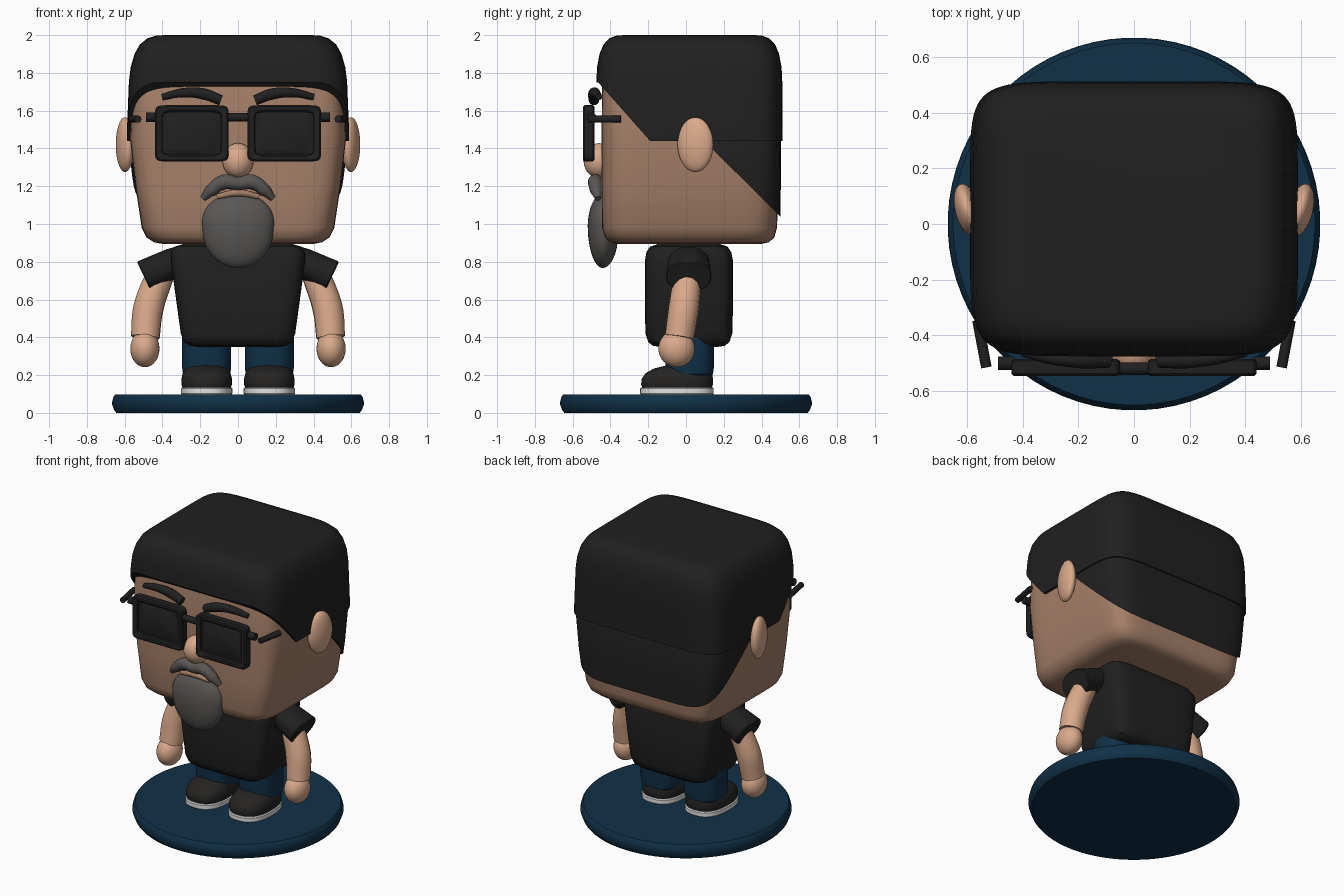
import bpy, bmesh, math
from mathutils import Matrix, Vector

if "Cube" in bpy.data.objects:
    bpy.data.objects.remove(bpy.data.objects["Cube"])


def material(name, rgb):
    m = bpy.data.materials.new(name)
    m.diffuse_color = (*rgb, 1)
    m.use_nodes = True
    m.node_tree.nodes["Principled BSDF"].inputs["Base Color"].default_value = m.diffuse_color
    return m


BLACK = material("black", (0.0145, 0.0145, 0.0145))
SKIN = material("light skin", (0.70, 0.40, 0.26))
FACE = material("tan skin", (0.38, 0.215, 0.14))
BLUE = material("navy blue", (0.005, 0.03, 0.065))
GREY = material("beard grey", (0.10, 0.096, 0.092))
SHOE = material("charcoal", (0.018, 0.017, 0.016))
WHITE = material("white", (0.75, 0.75, 0.75))


def smooth(ob, angle=35):
    bpy.ops.object.select_all(action='DESELECT')
    ob.select_set(True)
    bpy.context.view_layer.objects.active = ob
    bpy.ops.object.shade_smooth_by_angle(angle=math.radians(angle))


def finish(name, bm, mat, matrix=None):
    if matrix is not None:
        bm.transform(matrix)
    bmesh.ops.recalc_face_normals(bm, faces=bm.faces[:])
    me = bpy.data.meshes.new(name)
    bm.to_mesh(me)
    bm.free()
    me.materials.append(mat)
    ob = bpy.data.objects.new(name, me)
    bpy.context.collection.objects.link(ob)
    smooth(ob)
    return ob


def loft(name, rings, mat, n=2.0, seg=48, matrix=None):
    """Stack of superellipse rings (z, half_x, y_min, y_max), capped."""
    bm = bmesh.new()
    loops = []
    for z, hx, y0, y1 in rings:
        cy, hy = (y0 + y1) / 2, (y1 - y0) / 2
        loop = []
        for i in range(seg):
            a = 2 * math.pi * (i + 0.5) / seg
            c, s = math.cos(a), math.sin(a)
            x = hx * math.copysign(abs(c) ** (2 / n), c)
            y = cy + hy * math.copysign(abs(s) ** (2 / n), s)
            loop.append(bm.verts.new((x, y, z)))
        loops.append(loop)
    for a, b in zip(loops, loops[1:]):
        for i in range(seg):
            j = (i + 1) % seg
            bm.faces.new((a[i], a[j], b[j], b[i]))
    bm.faces.new(loops[0][::-1])
    bm.faces.new(loops[-1])
    return finish(name, bm, mat, matrix)


def ball(name, loc, size, mat, rot_z=0.0, shape=None):
    bm = bmesh.new()
    bmesh.ops.create_uvsphere(bm, u_segments=32, v_segments=20, radius=1)
    if shape:
        for v in bm.verts:
            shape(v.co)
    m = Matrix.Translation(loc) @ Matrix.Rotation(rot_z, 4, 'Z') @ Matrix.Diagonal((*size, 1))
    return finish(name, bm, mat, m)


def tube(name, pts, radii, depth, mat):
    """Smooth round tube through the points."""
    cu = bpy.data.curves.new(name, 'CURVE')
    cu.dimensions = '3D'
    cu.bevel_depth, cu.bevel_resolution, cu.use_fill_caps = depth, 5, True
    sp = cu.splines.new('BEZIER')
    sp.bezier_points.add(len(pts) - 1)
    for p, co, r in zip(sp.bezier_points, pts, radii):
        p.co, p.radius = co, r
        p.handle_left_type = p.handle_right_type = 'AUTO'
    ob = bpy.data.objects.new(name, cu)
    bpy.context.collection.objects.link(ob)
    bpy.ops.object.select_all(action='DESELECT')
    ob.select_set(True)
    bpy.context.view_layer.objects.active = ob
    bpy.ops.object.convert(target='MESH')
    ob = bpy.context.view_layer.objects.active
    ob.data.materials.clear()
    ob.data.materials.append(mat)
    smooth(ob, 50)
    return ob


def keep_profile(ob, profile):
    """Keep only what lies inside a side-on (y, z) outline."""
    bm = bmesh.new()
    f = bm.faces.new([bm.verts.new((-1, y, z)) for y, z in profile])
    ext = bmesh.ops.extrude_face_region(bm, geom=[f])
    bmesh.ops.translate(bm, vec=(2, 0, 0),
                        verts=[g for g in ext['geom'] if isinstance(g, bmesh.types.BMVert)])
    cutter = finish("hair_cutter", bm, BLACK)
    mod = ob.modifiers.new("trim", 'BOOLEAN')
    mod.operation, mod.solver, mod.object = 'INTERSECT', 'EXACT', cutter
    bpy.context.view_layer.objects.active = ob
    bpy.ops.object.modifier_apply(modifier=mod.name)
    bpy.data.objects.remove(cutter)
    smooth(ob)


# Round stand
loft("stand", [(z, r, -r, r) for z, r in
               ((0, .645), (.012, .655), (.05, .669), (.085, .66), (.098, .65))], BLUE, seg=72)

# Head
loft("head", [(.895, .40, -.36, .40), (.903, .445, -.40, .44), (.93, .485, -.43, .468),
              (.98, .51, -.445, .482), (1.2, .543, -.447, .49), (1.45, .572, -.447, .49),
              (1.75, .56, -.445, .488), (1.9, .51, -.41, .45), (1.95, .42, -.33, .37)],
     FACE, n=7, seg=72)

# Hair: upper cap and thinner lower back
cap = loft("hair_cap", [(1.3, .589, -.475, .512), (1.5, .588, -.475, .512), (1.75, .578, -.475, .51),
                        (1.83, .568, -.471, .506), (1.9, .548, -.458, .493), (1.95, .52, -.437, .472),
                        (1.983, .48, -.405, .44), (1.997, .435, -.37, .405), (2.0, .39, -.33, .365)],
           BLACK, n=7, seg=72)
keep_profile(cap, [(-.7, 1.75), (-.465, 1.75), (-.19, 1.44), (.7, 1.44), (.7, 2.1), (-.7, 2.1)])
back = loft("hair_back", [(.9, .515, -.45, .492), (1.04, .532, -.45, .5), (1.2, .556, -.45, .502),
                          (1.46, .582, -.45, .504), (1.5, .57, -.44, .49)], BLACK, n=7, seg=72)
keep_profile(back, [(.05, 1.485), (.505, 1.035), (.7, 1.035), (.7, 1.485)])

# Nose, lip, moustache, beard
ball("nose", (0, -.46, 1.335), (.082, .082, .093), SKIN)


def beard_shape(co):
    if co.z > 0:
        co.x *= 1 + .22 * co.z
    co.y -= .12 * co.z * (1 - abs(co.z))


ball("beard", (0, -.44, .965), (.187, .08, .198), GREY, shape=beard_shape)
tube("lip", [(-.11, -.465, 1.145), (0, -.48, 1.165), (.11, -.465, 1.145)], (.7, 1, .7), .02, FACE)
tube("moustache", [(-.185, -.465, 1.135), (-.14, -.475, 1.18), (-.075, -.48, 1.222),
                   (0, -.48, 1.215), (.075, -.48, 1.222), (.14, -.475, 1.18), (.185, -.465, 1.135)],
     (.4, .85, 1, .9, 1, .85, .4), .04, GREY)

# Glasses bridge
tube("glasses_bridge", [(-.07, -.52, 1.565), (.07, -.52, 1.565)], (1, 1), .022, BLACK)

# Torso
loft("shirt", [(.35, .22, -.14, .17), (.355, .255, -.175, .205), (.375, .285, -.20, .23),
               (.42, .303, -.215, .245), (.6, .328, -.218, .25), (.8, .355, -.218, .25),
               (.85, .354, -.21, .24), (.88, .335, -.19, .22), (.897, .28, -.14, .17)],
     BLACK, n=6, seg=64)

for s, side in ((-1, "left"), (1, "right")):
    # Ear and eyebrow
    ball(side + "_ear", (s * .598, .05, 1.42), (.045, .097, .145), SKIN, rot_z=-s * .24)
    tube(side + "_eyebrow", [(s * .40, -.46, 1.672), (s * .29, -.48, 1.695),
                             (s * .18, -.488, 1.688), (s * .09, -.488, 1.655)],
         (.6, .9, 1.1, 1), .028, BLACK)

    # Glasses: framed lens, hinge, temple
    place = Matrix.Translation((s * .245, 0, 1.48)) @ Matrix.Rotation(math.radians(90), 4, 'X')
    loft(side + "_lens_frame",
         [(d, hx, -hz, hz) for d, hx, hz in
          ((.485, .185, .14), (.492, .195, .149), (.537, .195, .149), (.546, .187, .141),
           (.546, .168, .124), (.54, .158, .116), (.525, .154, .112),
           (.525, .140, .100), (.529, .134, .094))],
         BLACK, n=12, seg=56, matrix=place)
    tube(side + "_hinge", [(s * .43, -.50, 1.565), (s * .488, -.50, 1.565)], (1, 1), .025, BLACK)
    tube(side + "_temple", [(s * .53, -.515, 1.555), (s * .562, -.345, 1.555)], (1, 1), .019, BLACK)

    # Sleeve, arm, hand
    axis = Vector((s * .90, 0, -.43))
    place = Matrix.Translation((s * .29, .015, .82)) @ axis.to_track_quat('Z', 'Y').to_matrix().to_4x4()
    loft(side + "_sleeve", [(0, .10, -.07, .07), (.06, .108, -.08, .08), (.222, .12, -.088, .088),
                            (.23, .115, -.083, .083)], BLACK, n=2.3, matrix=place)
    tube(side + "_arm", [(s * .39, .02, .77), (s * .432, .005, .68), (s * .475, -.012, .55),
                         (s * .491, -.035, .40)], (.85, .95, 1, .95), .081, SKIN)
    ball(side + "_hand", (s * .493, -.05, .34), (.077, .096, .098), SKIN)

    # Trouser leg, shoe, sole
    at = Matrix.Translation((s * .166, 0, 0))
    loft(side + "_leg", [(.19, .11, -.09, .125), (.205, .125, -.105, .143), (.24, .13, -.11, .148),
                         (.40, .13, -.11, .148)], BLUE, n=2.6, matrix=at)
    loft(side + "_shoe", [(.125, .125, -.228, .135), (.15, .134, -.238, .143), (.18, .134, -.235, .143),
                          (.21, .127, -.215, .138), (.235, .11, -.17, .125), (.25, .085, -.11, .10),
                          (.256, .05, -.06, .07)], SHOE, n=2.5, matrix=at)
    loft(side + "_sole", [(.095, .131, -.238, .142), (.102, .136, -.243, .147),
                          (.128, .136, -.243, .147), (.135, .131, -.238, .142)],
         WHITE, n=2.5, matrix=at)
